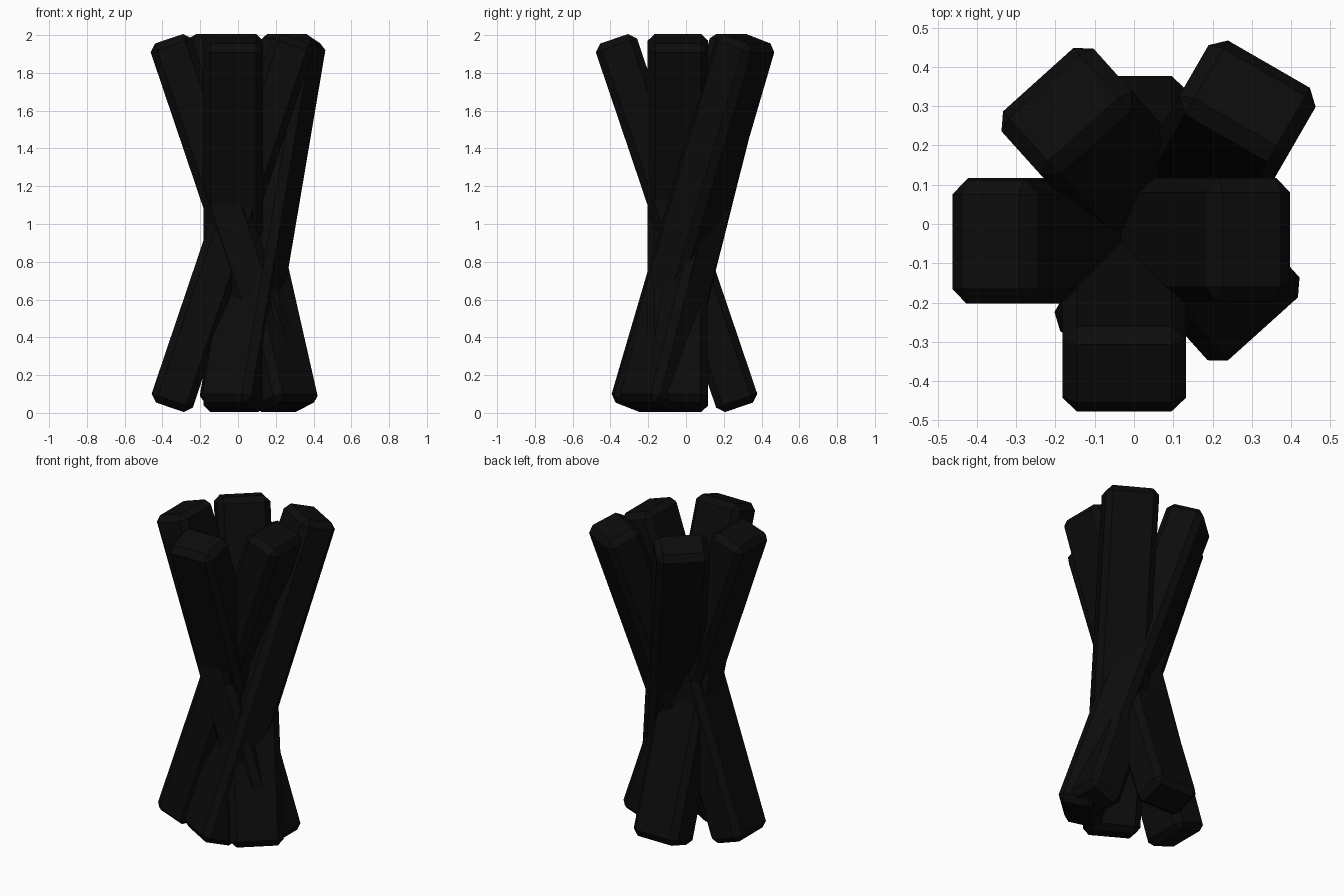
import bpy, bmesh
from math import radians, sin, cos
from mathutils import Matrix, Vector

cube = bpy.data.objects.get("Cube")
if cube:
    bpy.data.objects.remove(cube, do_unlink=True)

# Charred wood colour
char = bpy.data.materials.new("charred_black")
char.use_nodes = True
colour = (0.0035, 0.0035, 0.0035, 1)
char.diffuse_color = colour
bsdf = next(n for n in char.node_tree.nodes if n.type == 'BSDF_PRINCIPLED')
bsdf.inputs["Base Color"].default_value = colour
bsdf.inputs["Roughness"].default_value = 0.9

WIDTH, THICK, LENGTH, CHAMFER = 0.315, 0.23, 2.06, 0.037
LEAN = radians(18.7)


def log(name, azimuth, x, y):
    """Chamfered plank-like log leaning outward at the top along the azimuth."""
    bm = bmesh.new()
    bmesh.ops.create_cube(bm, size=1)
    bmesh.ops.scale(bm, vec=(WIDTH, THICK, LENGTH), verts=bm.verts)
    bmesh.ops.bevel(bm, geom=bm.edges[:], offset=CHAMFER, segments=1,
                    profile=0.5, affect='EDGES')
    # Lay the wide side across the lean direction
    a = radians(azimuth)
    side = Vector((-sin(a), cos(a), 0))
    axis = Vector((cos(a) * sin(LEAN), sin(a) * sin(LEAN), cos(LEAN)))
    face = axis.cross(side)
    turn = Matrix((side, face, axis)).transposed().to_4x4()
    bm.transform(Matrix.Translation((x, y, 1.005)) @ turn)
    bmesh.ops.recalc_face_normals(bm, faces=bm.faces)
    mesh = bpy.data.meshes.new(name)
    bm.to_mesh(mesh)
    bm.free()
    mesh.materials.append(char)
    ob = bpy.data.objects.new(name, mesh)
    bpy.context.collection.objects.link(ob)
    return ob


# Five crossed logs: name, direction of the upper end, middle point
log("log_right", 180, -0.035, -0.045)
log("log_left", 0, -0.03, -0.04)
log("log_front", 270, -0.025, -0.05)
log("log_back_right", 132, 0.042, 0.05)
log("log_back_left", 60, 0.13, 0.037)
